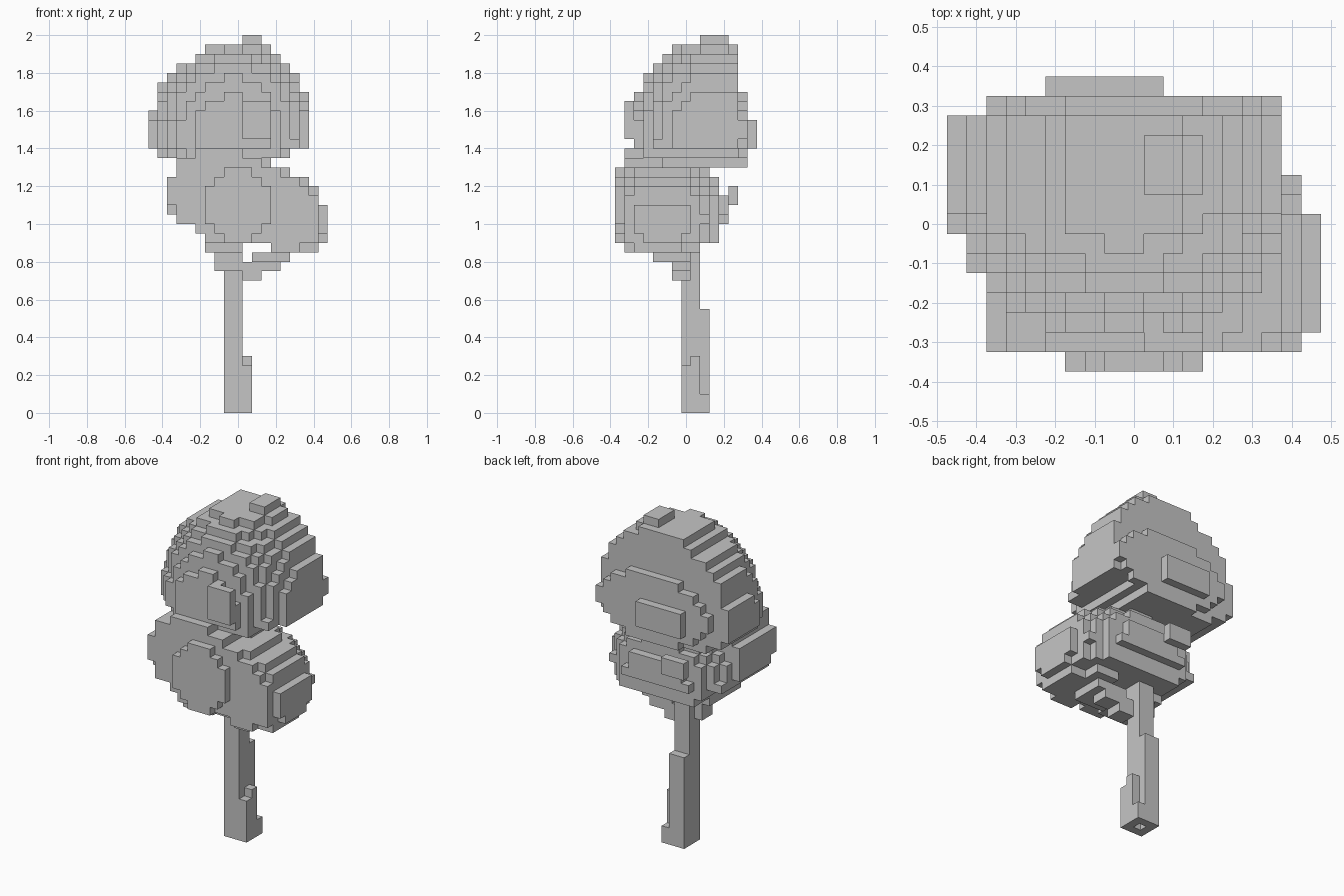
import bpy
import bmesh
from mathutils import Vector

CELL = 0.05

if "Cube" in bpy.data.objects:
    bpy.data.objects.remove(bpy.data.objects["Cube"])

grey = bpy.data.materials.new("plain_grey")
grey.use_nodes = True
colour = (0.56, 0.56, 0.56, 1)
grey.diffuse_color = colour
grey.node_tree.nodes["Principled BSDF"].inputs["Base Color"].default_value = colour


def box(xs, ys, zs):
    """Cells in inclusive index ranges along each axis."""
    return {(x, y, z)
            for x in range(xs[0], xs[1] + 1)
            for y in range(ys[0], ys[1] + 1)
            for z in range(zs[0], zs[1] + 1)}


def dome(centre, radii, drop, bottom, rows):
    """Ellipsoid of cells, trimmed layer by layer to x and y limits.

    drop is the vertical radius below the centre."""
    cells = set()
    for z, (x0, x1, y0, y1) in enumerate(rows, bottom):
        rise = (z - centre[2]) / (radii[2] if z > centre[2] else drop)
        for cell in box((x0, x1), (y0, y1), (z, z)):
            dx = (cell[0] - centre[0]) / radii[0]
            dy = (cell[1] - centre[1]) / radii[1]
            if dx * dx + dy * dy + rise * rise <= 1:
                cells.add(cell)
    return cells


def disc(xs, ys, zs):
    """Round slab facing front and back."""
    cx, cz = sum(xs) / 2, sum(zs) / 2
    rx, rz = xs[1] - cx + 0.5, zs[1] - cz + 0.5
    return {c for c in box(xs, ys, zs)
            if ((c[0] - cx) / rx) ** 2 + ((c[2] - cz) / rz) ** 2 <= 1}


def build(name, cells, hidden_by):
    """Mesh only the exposed cell sides, then merge flat areas."""
    bm = bmesh.new()
    corners = {}

    def corner(p):
        key = tuple(round(2 * v) for v in p)
        if key not in corners:
            corners[key] = bm.verts.new((p.x * CELL, p.y * CELL, (p.z + 0.5) * CELL))
        return corners[key]

    for cell in sorted(cells):
        centre = Vector(cell)
        for axis in range(3):
            for sign in (-1, 1):
                normal = Vector((0, 0, 0))
                normal[axis] = sign
                beside = tuple(int(v) for v in centre + normal)
                if beside in cells or beside in hidden_by:
                    continue
                u = Vector((0, 0, 0))
                u[(axis + 1) % 3] = 0.5
                v = normal.cross(u)
                mid = centre + normal / 2
                bm.faces.new([corner(p) for p in
                              (mid - u - v, mid + u - v, mid + u + v, mid - u + v)])
    bmesh.ops.dissolve_limit(bm, angle_limit=0.01, verts=bm.verts, edges=bm.edges)
    mesh = bpy.data.meshes.new(name)
    bm.to_mesh(mesh)
    bm.free()
    mesh.materials.append(grey)
    bpy.context.collection.objects.link(bpy.data.objects.new(name, mesh))


# Trunk with a stepped, hollow foot and a slab up the back
trunk = box((-1, 0), (0, 1), (0, 26))
trunk |= box((-1, 0), (2, 2), (0, 10))
trunk |= box((1, 1), (0, 0), (0, 4)) | box((1, 1), (1, 1), (0, 5))
trunk |= box((1, 1), (2, 2), (0, 1))
trunk -= {(0, 1, 0)}

# Lower foliage: a rounded body leaning to the front and the left side
lower = dome((1, -2.4, 20), (8.9, 7.2, 6.5), 7, 18, [
    (-3, 9, -6, 3), (-4, 9, -6, 3), (-6, 9, -6, 4), (-7, 9, -6, 4),
    (-7, 8, -6, 4), (-7, 8, -6, 4), (-7, 7, -6, 4), (-7, 5, -6, 3),
])
lower |= disc((-3, 3), (-7, -7), (18, 25))
lower |= box((-3, -1), (5, 5), (22, 23))

# Upright lobe on the right side, reaching up to the crown
lower |= disc((-7, 3), (-6, 0), (19, 27))

# Ragged underside
lower |= box((4, 8), (-5, -1), (17, 17)) | box((4, 6), (-6, 1), (17, 17))
lower |= box((-3, 0), (-5, 0), (17, 17)) | box((2, 5), (-3, 0), (16, 16))
lower |= box((-2, 0), (-1, 0), (15, 16)) | box((1, 4), (-1, 0), (15, 15))
lower |= box((1, 2), (-1, 0), (14, 14))

# Crown: half dome sloping to the front, cut flat at the back
crown = dome((-0.7, 3, 28), (9, 9, 11.3), 3, 26, [
    (-6, 3, -3, 5), (-8, 4, -4, 5), (-9, 7, -5, 5), (-9, 7, -5, 5),
    (-9, 7, -5, 5), (-9, 7, -5, 5), (-8, 7, -5, 5), (-8, 7, -5, 5),
    (-8, 6, -5, 5), (-7, 6, -4, 5), (-6, 6, -3, 5), (-4, 5, -2, 5),
    (-3, 4, -1, 5),
])
crown |= disc((-7, 7), (6, 6), (26, 33))
crown |= box((1, 3), (-6, -6), (29, 32)) | box((-4, 1), (7, 7), (28, 30))
crown |= box((1, 2), (2, 4), (39, 39))

lower -= crown
trunk -= lower | crown
build("trunk", trunk, lower | crown)
build("lower_foliage", lower, trunk | crown)
build("crown_foliage", crown, trunk | lower)
